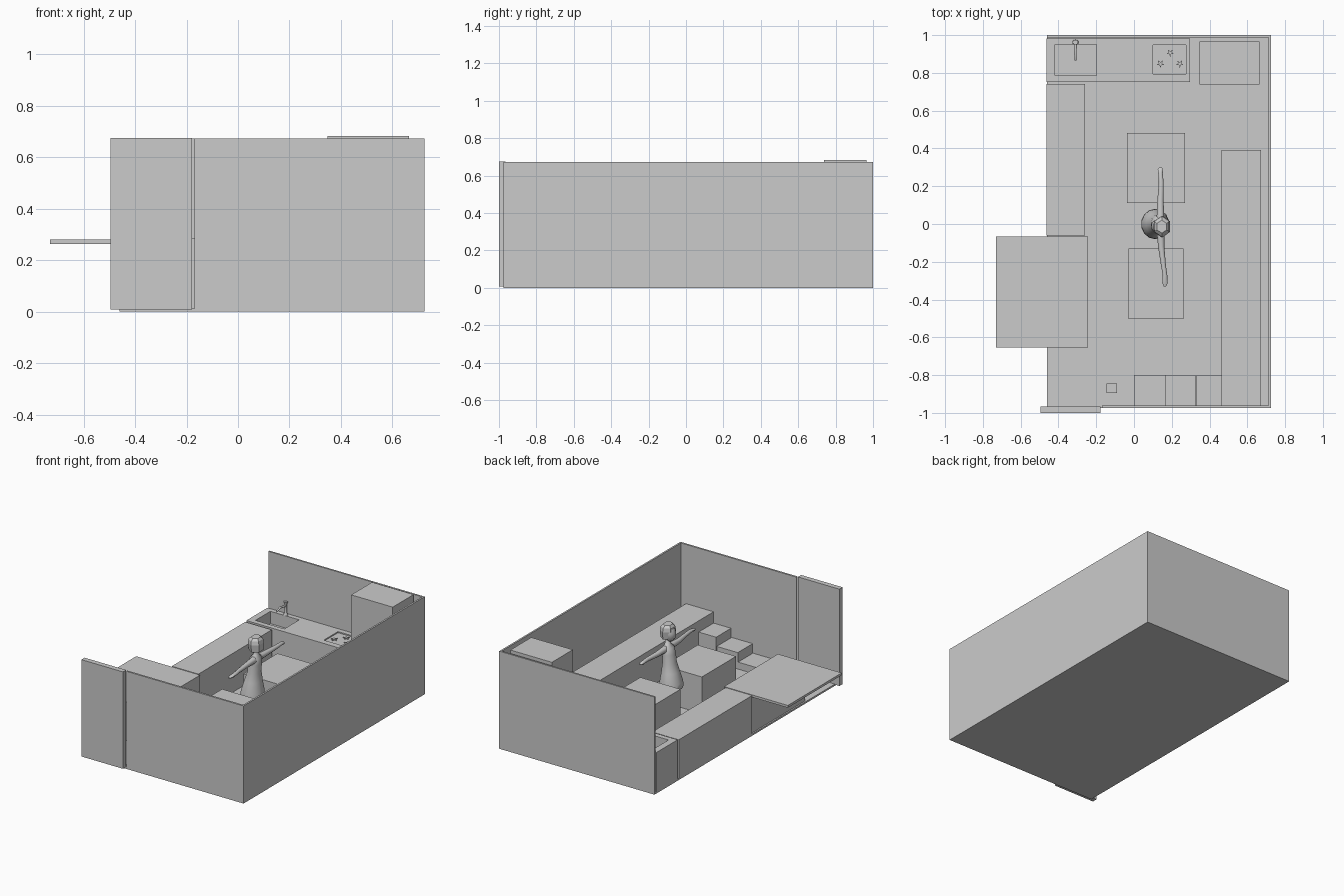
import bpy, bmesh, math
from mathutils import Vector

if "Cube" in bpy.data.objects:
    bpy.data.objects.remove(bpy.data.objects["Cube"])


def finish(name, bm, smooth=False):
    bmesh.ops.recalc_face_normals(bm, faces=bm.faces)
    mesh = bpy.data.meshes.new(name)
    bm.to_mesh(mesh)
    bm.free()
    ob = bpy.data.objects.new(name, mesh)
    bpy.context.collection.objects.link(ob)
    if smooth:
        bpy.ops.object.select_all(action='DESELECT')
        bpy.context.view_layer.objects.active = ob
        ob.select_set(True)
        bpy.ops.object.shade_smooth_by_angle(angle=math.radians(50))
    return ob


def box(name, x0, x1, y0, y1, z0, z1):
    bm = bmesh.new()
    bmesh.ops.create_cube(bm, size=1)
    for v in bm.verts:
        v.co = Vector(((x0 + x1) / 2 + v.co.x * (x1 - x0),
                       (y0 + y1) / 2 + v.co.y * (y1 - y0),
                       (z0 + z1) / 2 + v.co.z * (z1 - z0)))
    return finish(name, bm)


def loft(name, rings, n=12, axis='Z', smooth=True):
    """Ellipse sections: (centre x, y, z, radius a, radius b)."""
    bm = bmesh.new()
    loops = []
    for x, y, z, a, b in rings:
        loop = []
        for i in range(n):
            c = math.cos(math.tau * (i + .5) / n) * a
            s = math.sin(math.tau * (i + .5) / n) * b
            co = (x + c, y + s, z) if axis == 'Z' else (x + c, y, z + s)
            loop.append(bm.verts.new(co))
        loops.append(loop)
    for p, q in zip(loops, loops[1:]):
        for i in range(n):
            j = (i + 1) % n
            bm.faces.new((p[i], p[j], q[j], q[i]))
    bm.faces.new(loops[0])
    bm.faces.new(loops[-1])
    return finish(name, bm, smooth)


def cut(ob, cutter):
    mod = ob.modifiers.new("opening", 'BOOLEAN')
    mod.operation = 'DIFFERENCE'
    mod.solver = 'EXACT'
    mod.object = cutter
    bpy.context.view_layer.objects.active = ob
    bpy.ops.object.modifier_apply(modifier=mod.name)
    bpy.data.objects.remove(cutter, do_unlink=True)


# Room shell, open on the left
box("floor", -.46, .725, -.975, 1, 0, .012)
box("right_wall", .713, .725, -.975, 1, .0, .673)
box("back_wall", -.46, .713, .988, 1, .012, .673)
box("front_wall", -.17, .713, -.975, -.962, .0, .673)
box("door", -.495, -.178, -1, -.965, .008, .676)

# Kitchen counter with sink and hob
counter = box("counter", -.463, .297, .752, .982, .012, .285)
cut(counter, box("sink_cutter", -.418, -.198, .787, .95, .20, .32))
cut(counter, box("hob_cutter", .1, .275, .793, .947, .277, .32))
for i, (bx, by) in enumerate([(.192, .906), (.14, .848), (.242, .848)]):
    bm = bmesh.new()
    bmesh.ops.create_circle(bm, cap_ends=True, segments=10, radius=.022)
    for k, v in enumerate(bm.verts):
        v.co *= 1 if k % 2 else .4
        v.co += Vector((bx, by, .278))
    g = bmesh.ops.extrude_face_region(bm, geom=bm.faces[:])
    for v in g['geom']:
        if isinstance(v, bmesh.types.BMVert):
            v.co.z += .007
    finish(f"burner_{i}", bm)

# Tap
loft("tap_post", [(-.31, .962, .285, .017, .014), (-.31, .962, .30, .009, .009),
                  (-.31, .962, .36, .009, .009), (-.31, .962, .375, .015, .013)], 10)
loft("tap_spout", [(-.31, .962, .348, .008, .007), (-.31, .90, .358, .007, .007),
                   (-.31, .865, .345, .006, .006)], 8, 'Y')

# Cupboards, fold-out table and bench
box("fridge", .347, .664, .738, .966, .012, .684)
box("low_cabinet", -.463, -.26, -.06, .74, .012, .28)
box("hatch_cabinet", -.45, -.243, -.655, -.067, .012, .28)
box("fold_out_shelf", -.73, -.45, -.655, -.067, .264, .28)
box("bench", .463, .673, -.962, .393, .012, .265)

# Steps and doorway block
for i, (x0, x1, h) in enumerate([(0, .163, .06), (.165, .325, .125), (.33, .463, .187)]):
    box(f"step_{i}", x0, x1, -.962, -.80, .012, h)
box("small_post", -.145, -.09, -.895, -.845, .012, .06)

# Island tables
box("back_table", -.037, .27, .112, .483, .012, .275)
box("front_table", -.03, .263, -.503, -.13, .012, .265)

# Standing figure: dress, arms, legs, head and hair
loft("dress", [(.112, 0, .20, .06, .06), (.112, 0, .215, .075, .08),
               (.112, 0, .25, .072, .078), (.118, 0, .32, .055, .062),
               (.125, 0, .38, .042, .05), (.13, 0, .44, .04, .048),
               (.135, 0, .48, .033, .045), (.138, 0, .50, .02, .022),
               (.14, -.005, .53, .016, .016)], 14)
for s in (-1, 1):
    side = "left" if s > 0 else "right"
    loft(side + "_arm", [(.14, s * .03, .472, .022, .024), (.142 - s * .002, s * .12, .47, .018, .018),
                         (.15 - s * .006, s * .22, .472, .014, .014),
                         (.152 - s * .012, s * .27, .472, .013, .012),
                         (.152 - s * .012, s * .3 - .012, .47, .016, .008),
                         (.152 - s * .012, s * .315 - .015, .469, .007, .004)], 8, 'Y')
    loft(side + "_leg", [(.12, s * .03, .018, .017, .015), (.12, s * .03, .06, .014, .014),
                         (.12, s * .03, .13, .02, .02), (.12, s * .03, .23, .026, .024)], 8)
    loft(side + "_shoe", [(.105, s * .03, .012, .036, .017), (.108, s * .03, .024, .032, .016),
                          (.118, s * .03, .036, .016, .012)], 10)
loft("head", [(.13, -.012, .522, .018, .02), (.128, -.012, .545, .036, .034),
              (.13, -.012, .58, .04, .038), (.135, -.012, .61, .034, .034)], 10)
loft("hair", [(.15, -.014, .54, .042, .052), (.148, -.014, .59, .048, .058),
              (.147, -.014, .615, .043, .052), (.147, -.014, .63, .03, .034)], 6, smooth=False)
